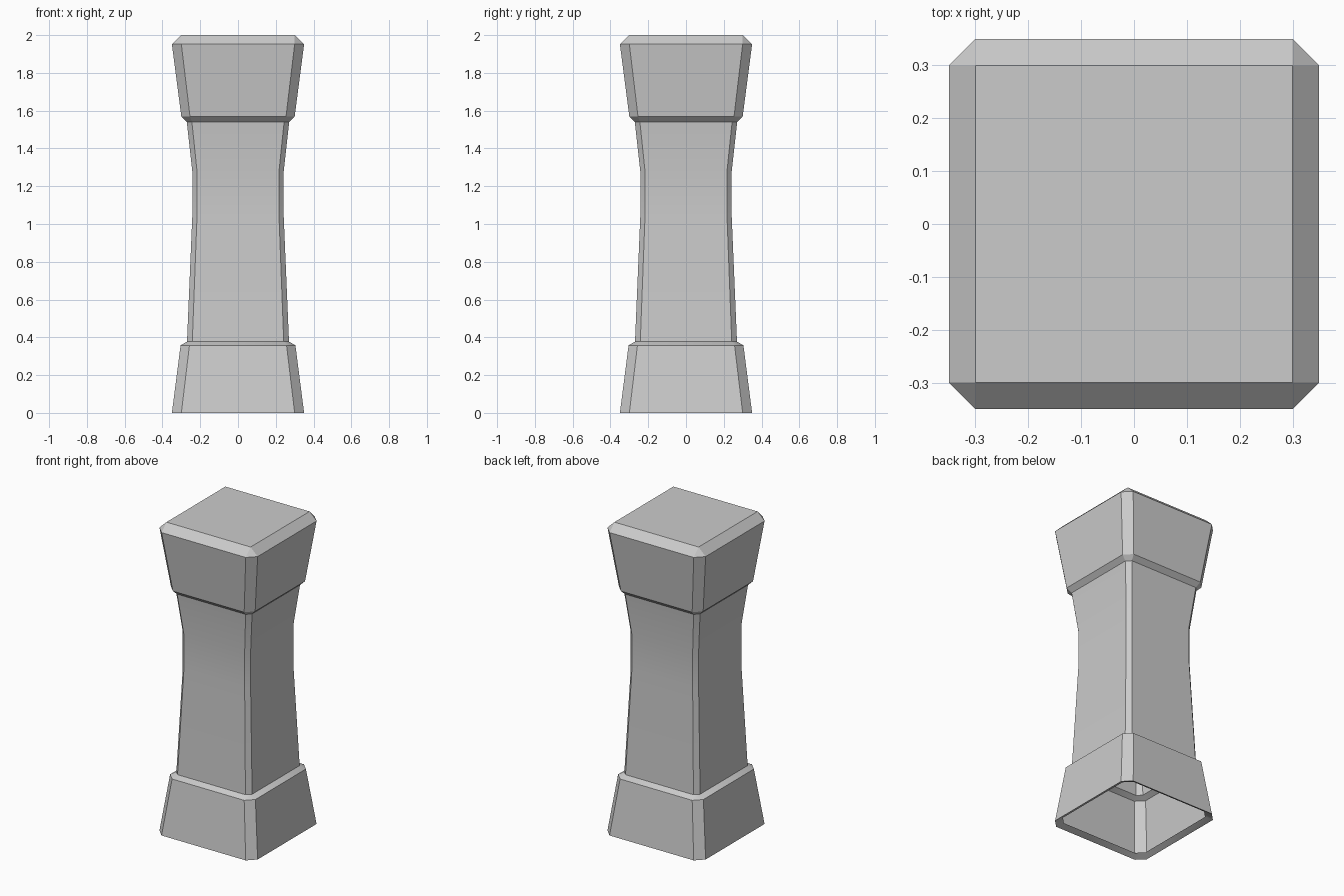
import bpy, bmesh
from math import radians

if "Cube" in bpy.data.objects:
    bpy.data.objects.remove(bpy.data.objects["Cube"])


def loft(name, rings, cap_top=False):
    """Stack chamfered-square rings given as (z, half width, half flat length)."""
    bm = bmesh.new()
    loops = []
    for z, h, c in rings:
        pts = [(c, -h), (h, -c), (h, c), (c, h), (-c, h), (-h, c), (-h, -c), (-c, -h)]
        loops.append([bm.verts.new((x, y, z)) for x, y in pts])
    for low, high in zip(loops, loops[1:]):
        for i in range(8):
            j = (i + 1) % 8
            bm.faces.new((low[i], low[j], high[j], high[i]))
    if cap_top:
        bm.faces.new(loops[-1])
    # Rings with equal h and c collapse to a plain square
    bmesh.ops.remove_doubles(bm, verts=bm.verts, dist=0.0005)
    me = bpy.data.meshes.new(name)
    bm.to_mesh(me)
    bm.free()
    ob = bpy.data.objects.new(name, me)
    bpy.context.collection.objects.link(ob)
    bpy.ops.object.select_all(action='DESELECT')
    ob.select_set(True)
    bpy.context.view_layer.objects.active = ob
    bpy.ops.object.shade_smooth_by_angle(angle=radians(25))
    return ob


# Flared foot, open underneath with a small turned-in lip
loft("base", [(0.02, 0.315, 0.27), (0, 0.35, 0.30),
              (0.358, 0.304, 0.257), (0.377, 0.27, 0.242)])

# Waisted shaft
loft("shaft", [(0.377, 0.27, 0.242), (1.04, 0.242, 0.217),
               (1.28, 0.242, 0.217), (1.54, 0.271, 0.244)])

# Flared head with a bevelled square top
loft("capital", [(1.54, 0.271, 0.244), (1.568, 0.30, 0.254),
                 (1.952, 0.35, 0.30), (2.0, 0.30, 0.30)], cap_top=True)
